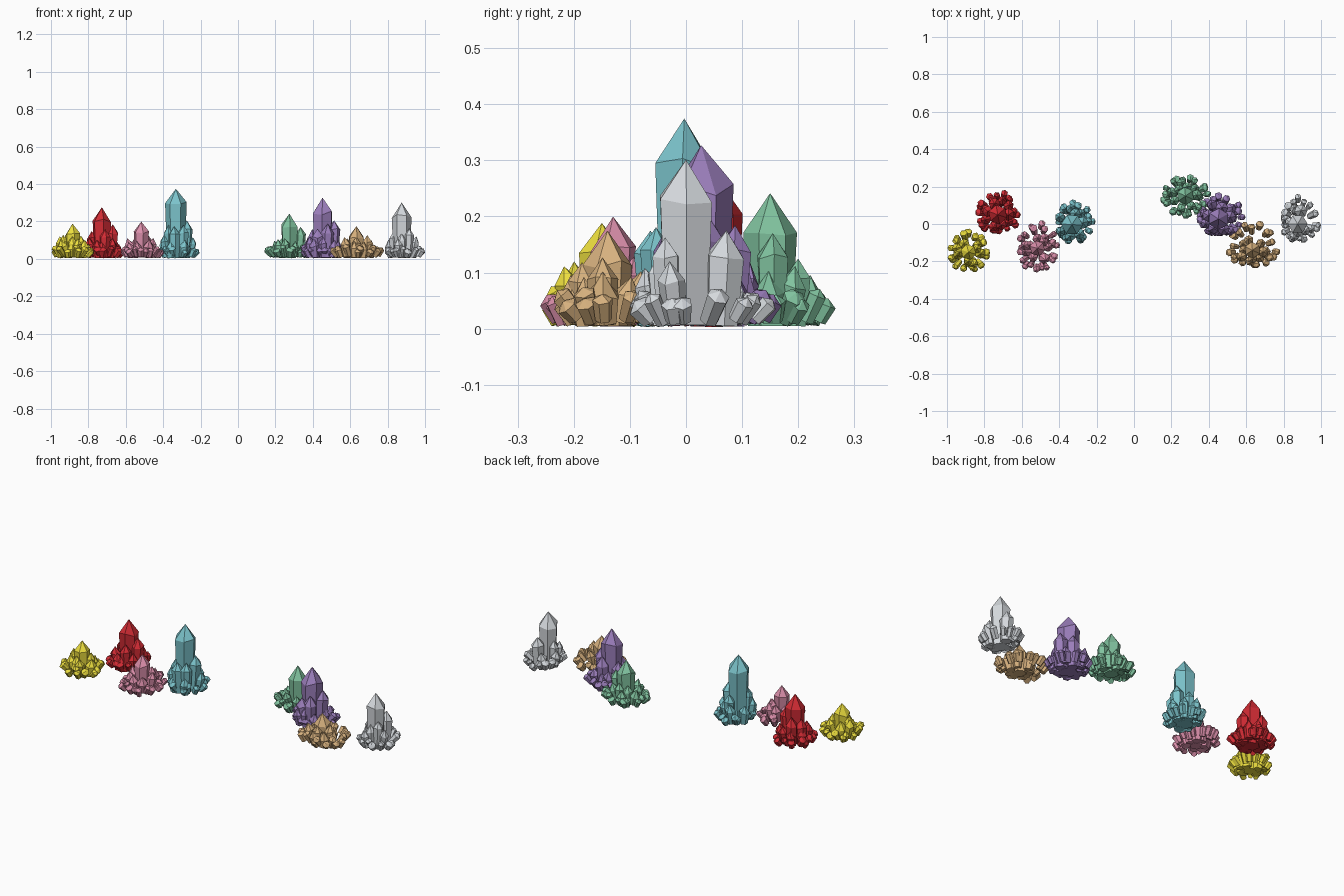
import bpy, bmesh, math, random
from mathutils import Vector, Matrix

random.seed(5)
SIDES = 6


def crystal(bm, x, y, length, r, tilt, direction, box, tip=None):
    """Flared hexagonal prism with a pointed tip, leaning outwards, kept inside the cluster footprint."""
    tip = tip or r * 1.35
    turn = random.uniform(0, math.tau)
    pts = []
    for z, rad in ((0, r * 0.82), (length - tip, r)):
        for i in range(SIDES):
            a = turn + math.tau * i / SIDES
            dz = random.uniform(-0.15, 0.15) * tip if z else 0
            pts.append(Vector((rad * math.cos(a), rad * math.sin(a), z + dz)))
    pts.append(Vector((0, 0, length)))
    axis = Vector((-math.sin(direction), math.cos(direction), 0))
    rot = Matrix.Rotation(tilt, 3, axis)
    pts = [rot @ p + Vector((x, y, 0)) for p in pts]
    # rest on the ground and stay within the footprint
    x0, x1, y0, y1 = box
    xs, ys = [p.x for p in pts], [p.y for p in pts]
    shift = Vector((max(0, x0 - min(xs)) - max(0, max(xs) - x1),
                    max(0, y0 - min(ys)) - max(0, max(ys) - y1),
                    random.uniform(0.003, 0.01) - min(p.z for p in pts)))
    v = [bm.verts.new(p + shift) for p in pts]
    bm.faces.new(v[:SIDES][::-1])
    for i in range(SIDES):
        j = (i + 1) % SIDES
        bm.faces.new((v[i], v[j], v[SIDES + j], v[SIDES + i]))
        bm.faces.new((v[SIDES + i], v[SIDES + j], v[-1]))


def cluster(name, colour, peak, height, r, box, mediums, fillers, smalls):
    bm = bmesh.new()
    px, py = peak
    # main spire
    crystal(bm, px, py, height - 0.005, r, 0, 0, box, r * 1.4)
    # chosen secondary spires
    for dx, dy, h, mr in mediums:
        crystal(bm, px + dx * 0.8, py + dy * 0.8, h, mr, 0.05, math.atan2(dy, dx), box)
    # shorter spires packed round the main one
    for i in range(fillers):
        a = math.tau * (i + random.uniform(-0.3, 0.3)) / fillers
        d = r * random.uniform(1.0, 1.3)
        crystal(bm, px + d * math.cos(a), py + d * math.sin(a),
                random.uniform(0.07, 0.1) + height * 0.05, random.uniform(0.024, 0.031),
                random.uniform(0.1, 0.3), a, box)
    # little outward-leaning crystals scattered round the rim
    x0, x1, y0, y1 = box
    for i in range(smalls):
        a = math.tau * (i + random.uniform(-0.45, 0.45)) / smalls
        k = (0.88, 0.66, 0.82, 0.74)[i % 4]
        ex = (x1 - px) if math.cos(a) > 0 else (px - x0)
        ey = (y1 - py) if math.sin(a) > 0 else (py - y0)
        x = px + k * (ex - 0.02) * math.cos(a)
        y = py + k * (ey - 0.02) * math.sin(a)
        crystal(bm, x, y, random.uniform(0.04, 0.055) + (0.88 - k) * 0.08,
                random.uniform(0.016, 0.022), random.uniform(0.4, 0.8), a, box, 0.011)
    mesh = bpy.data.meshes.new(name)
    bm.to_mesh(mesh)
    bm.free()
    mat = bpy.data.materials.new(name + "_colour")
    mat.diffuse_color = (*colour, 1)
    mesh.materials.append(mat)
    bpy.context.collection.objects.link(bpy.data.objects.new(name, mesh))


cluster("yellow_crystals", (0.85, 0.74, 0.05), (-0.885, -0.15), 0.187, 0.042,
        (-1.0, -0.77, -0.26, -0.025),
        [(-0.055, 0.0, 0.12, 0.026), (0.05, 0.02, 0.12, 0.026), (0.0, -0.055, 0.11, 0.025)], 7, 17)
cluster("red_crystals", (0.66, 0.025, 0.035), (-0.728, 0.05), 0.277, 0.052,
        (-0.855, -0.605, -0.055, 0.185),
        [(0.062, 0.0, 0.18, 0.034), (-0.06, 0.02, 0.14, 0.03), (0.02, -0.06, 0.15, 0.03),
         (-0.02, 0.065, 0.16, 0.032)], 9, 18)
cluster("pink_crystals", (0.7, 0.27, 0.4), (-0.517, -0.13), 0.198, 0.042,
        (-0.63, -0.395, -0.265, 0.02),
        [(-0.045, 0.02, 0.1, 0.025), (0.04, 0.04, 0.12, 0.025)], 7, 19)
cluster("teal_crystals", (0.2, 0.55, 0.6), (-0.332, -0.003), 0.373, 0.058,
        (-0.42, -0.205, -0.11, 0.135),
        [(0.06, 0.01, 0.2, 0.035), (0.045, -0.055, 0.17, 0.03), (-0.01, -0.065, 0.17, 0.032),
         (0.02, 0.065, 0.16, 0.03), (-0.04, -0.03, 0.17, 0.03)], 7, 15)
cluster("green_crystals", (0.22, 0.55, 0.35), (0.275, 0.15), 0.242, 0.048,
        (0.14, 0.415, 0.03, 0.267),
        [(0.065, 0.005, 0.16, 0.03), (-0.04, 0.04, 0.11, 0.026), (0.01, 0.055, 0.12, 0.026)], 7, 19)
cluster("purple_crystals", (0.33, 0.21, 0.5), (0.452, 0.027), 0.326, 0.058,
        (0.335, 0.6, -0.065, 0.17),
        [(0.065, 0.01, 0.2, 0.036), (-0.06, 0.02, 0.15, 0.034), (0.03, -0.06, 0.18, 0.034),
         (0.02, 0.065, 0.18, 0.035), (-0.03, -0.055, 0.15, 0.032)], 9, 17)
cluster("orange_crystals", (0.68, 0.44, 0.21), (0.633, -0.14), 0.175, 0.044,
        (0.49, 0.785, -0.235, 0.02),
        [(0.065, -0.01, 0.12, 0.028), (-0.055, 0.0, 0.1, 0.026), (0.0, -0.05, 0.11, 0.026)], 7, 19)
cluster("white_crystals", (0.66, 0.69, 0.72), (0.875, 0.0), 0.299, 0.053,
        (0.785, 1.0, -0.1, 0.16),
        [(0.02, 0.08, 0.17, 0.036), (0.045, -0.04, 0.155, 0.026), (-0.045, 0.01, 0.14, 0.028),
         (0.0, -0.05, 0.13, 0.026)], 4, 17)
